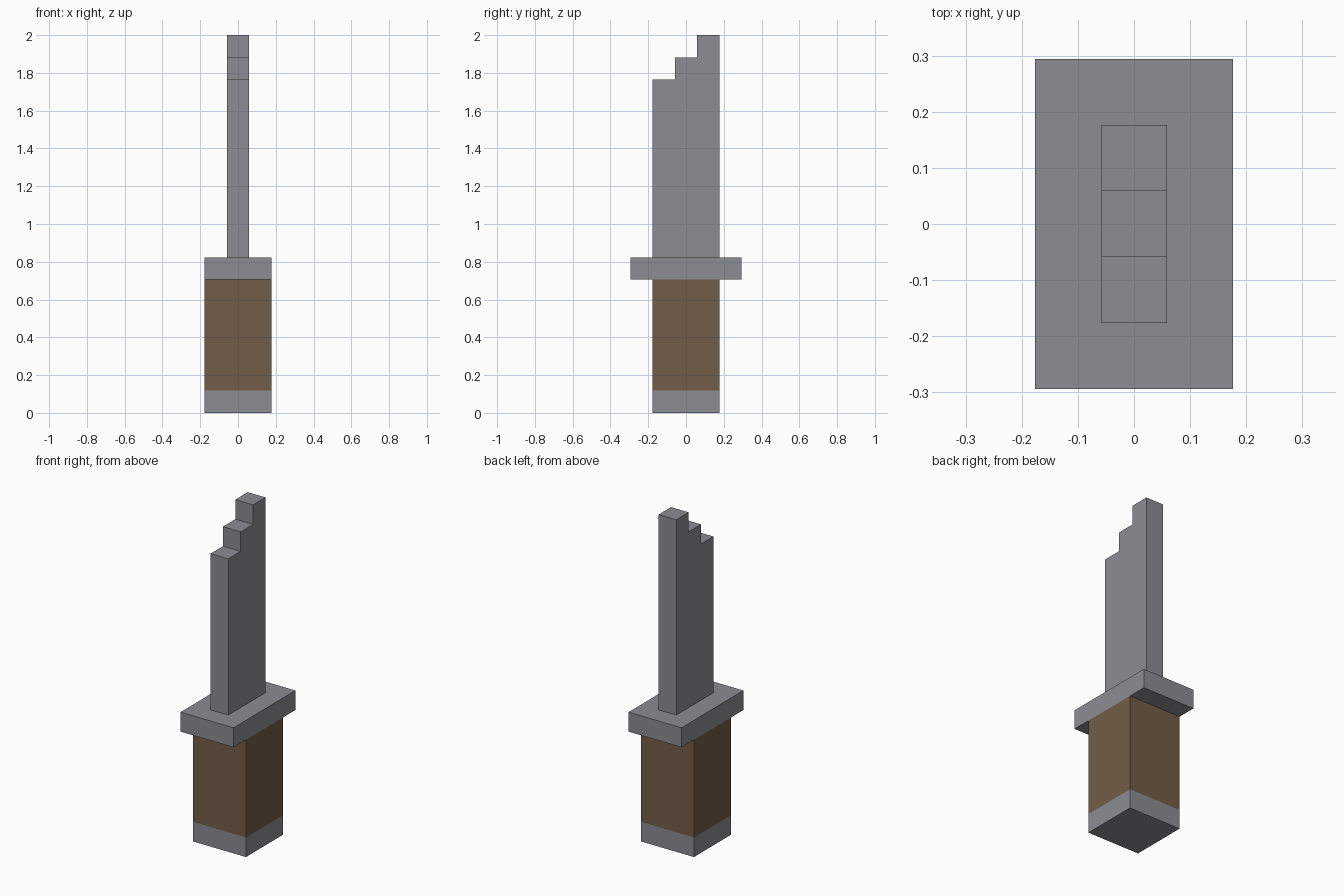
import bpy
import bmesh

# Remove the default cube only
cube = bpy.data.objects.get("Cube")
if cube:
    bpy.data.objects.remove(cube, do_unlink=True)

U = 2 / 17  # one block of the grid; the knife is 17 blocks tall


def make_material(name, rgb):
    mat = bpy.data.materials.new(name)
    mat.use_nodes = True
    mat.diffuse_color = (*rgb, 1)
    bsdf = next(n for n in mat.node_tree.nodes if n.type == 'BSDF_PRINCIPLED')
    bsdf.inputs["Base Color"].default_value = (*rgb, 1)
    return mat


steel = make_material("steel grey", (0.258, 0.266, 0.292))
leather = make_material("leather brown", (0.171, 0.109, 0.065))


def extrude_profile(name, profile, width, mat):
    """Extrude a (y, z) outline, in blocks, along x and centre it."""
    bm = bmesh.new()
    verts = [bm.verts.new((-width / 2 * U, y * U, z * U)) for y, z in profile]
    face = bm.faces.new(verts)
    grown = bmesh.ops.extrude_face_region(bm, geom=[face])["geom"]
    moved = [g for g in grown if isinstance(g, bmesh.types.BMVert)]
    bmesh.ops.translate(bm, verts=moved, vec=(width * U, 0, 0))
    bmesh.ops.recalc_face_normals(bm, faces=bm.faces)
    mesh = bpy.data.meshes.new(name)
    bm.to_mesh(mesh)
    bm.free()
    mesh.materials.append(mat)
    obj = bpy.data.objects.new(name, mesh)
    bpy.context.collection.objects.link(obj)
    return obj


def block(name, width, depth, bottom, top, mat):
    d = depth / 2
    return extrude_profile(
        name, [(-d, bottom), (d, bottom), (d, top), (-d, top)], width, mat)


# Handle: pommel, grip and crossguard
block("pommel", 3, 3, 0, 1, steel)
block("grip", 3, 3, 1, 6, leather)
block("guard", 3, 5, 6, 7, steel)

# Blade with a stepped tip rising towards the back
blade_outline = [(-1.5, 7), (1.5, 7), (1.5, 17), (0.5, 17),
                 (0.5, 16), (-0.5, 16), (-0.5, 15), (-1.5, 15)]
extrude_profile("blade", blade_outline, 1, steel)
